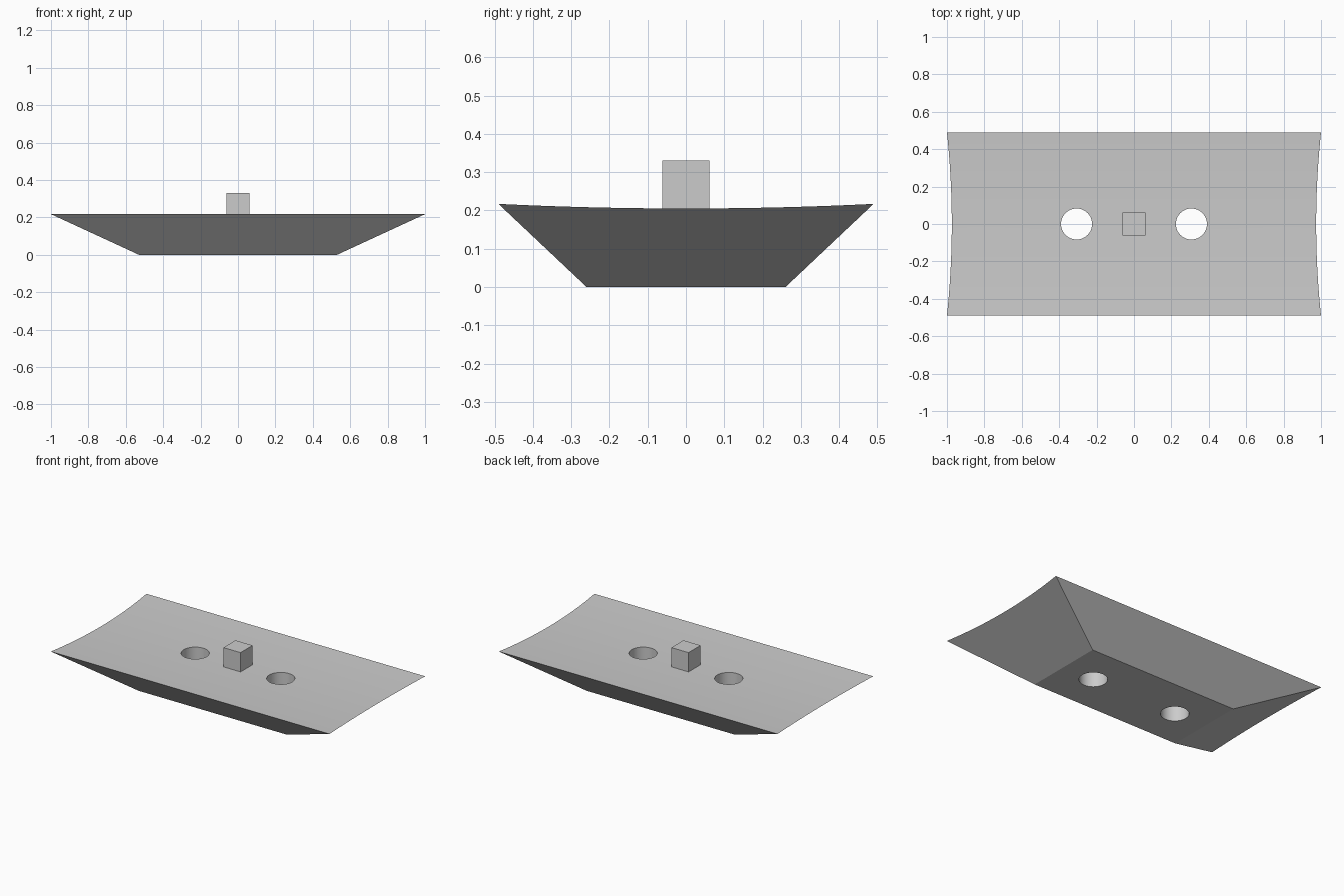
import bpy
import bmesh
import math

default = bpy.data.objects.get("Cube")
if default:
    bpy.data.objects.remove(default, do_unlink=True)

BASE_X, BASE_Y = 0.53, 0.26      # half size of the flat underside
TOP_Y, RIM_Z, DIP_Z = 0.49, 0.217, 0.205
END_SLOPE = (1.0 - BASE_X) / RIM_Z
HOLE_X, HOLE_R = 0.307, 0.083
POST_SIZE, POST_TOP = 0.123, 0.33
STEPS = 24

grey = bpy.data.materials.new("plain_grey")
grey.use_nodes = True
colour = (0.6, 0.6, 0.6, 1)
grey.diffuse_color = colour
grey.node_tree.nodes["Principled BSDF"].inputs["Base Color"].default_value = colour


def add_object(name, bm):
    bmesh.ops.recalc_face_normals(bm, faces=bm.faces)
    mesh = bpy.data.meshes.new(name)
    bm.to_mesh(mesh)
    bm.free()
    mesh.materials.append(grey)
    obj = bpy.data.objects.new(name, mesh)
    bpy.context.collection.objects.link(obj)
    return obj


def select(obj):
    bpy.ops.object.select_all(action="DESELECT")
    obj.select_set(True)
    bpy.context.view_layer.objects.active = obj


# Tray body: sloped sides, flat underside and a shallow dished top
bm = bmesh.new()
rims = {-1: [], 1: []}
base = {}
for side in (-1, 1):
    for i in range(STEPS + 1):
        t = 2 * i / STEPS - 1
        z = DIP_Z + (RIM_Z - DIP_Z) * t * t
        rims[side].append(bm.verts.new((side * (BASE_X + END_SLOPE * z), t * TOP_Y, z)))
    base[side] = [bm.verts.new((side * BASE_X, y, 0)) for y in (-BASE_Y, BASE_Y)]
    bm.faces.new(rims[side] + base[side][::-1])
left, right = rims[1], rims[-1]
for i in range(STEPS):
    bm.faces.new((right[i], left[i], left[i + 1], right[i + 1]))
for rim, foot in ((0, 0), (-1, 1)):
    bm.faces.new((right[rim], left[rim], base[1][foot], base[-1][foot]))
bm.faces.new((base[-1][0], base[-1][1], base[1][1], base[1][0]))
tray = add_object("tray_body", bm)

# Two round holes straight through the tray
for side in (-1, 1):
    bpy.ops.mesh.primitive_cylinder_add(vertices=48, radius=HOLE_R, depth=1,
                                        location=(side * HOLE_X, 0, 0.1))
    cutter = bpy.context.object
    cutter.name = "hole_cutter"
    cutter.hide_render = True
    cutter.data.materials.append(grey)
    cut = tray.modifiers.new("hole", "BOOLEAN")
    cut.operation = "DIFFERENCE"
    cut.solver = "EXACT"
    cut.object = cutter
    select(tray)
    bpy.ops.object.modifier_apply(modifier=cut.name)
    bpy.data.objects.remove(cutter, do_unlink=True)
select(tray)
bpy.ops.object.shade_smooth_by_angle(angle=math.radians(20))

# Square post standing in the middle
bm = bmesh.new()
bmesh.ops.create_cube(bm, size=1)
height = POST_TOP - DIP_Z
bmesh.ops.scale(bm, vec=(POST_SIZE, POST_SIZE, height), verts=bm.verts)
bmesh.ops.translate(bm, vec=(0, 0, DIP_Z + height / 2), verts=bm.verts)
add_object("centre_post", bm)
